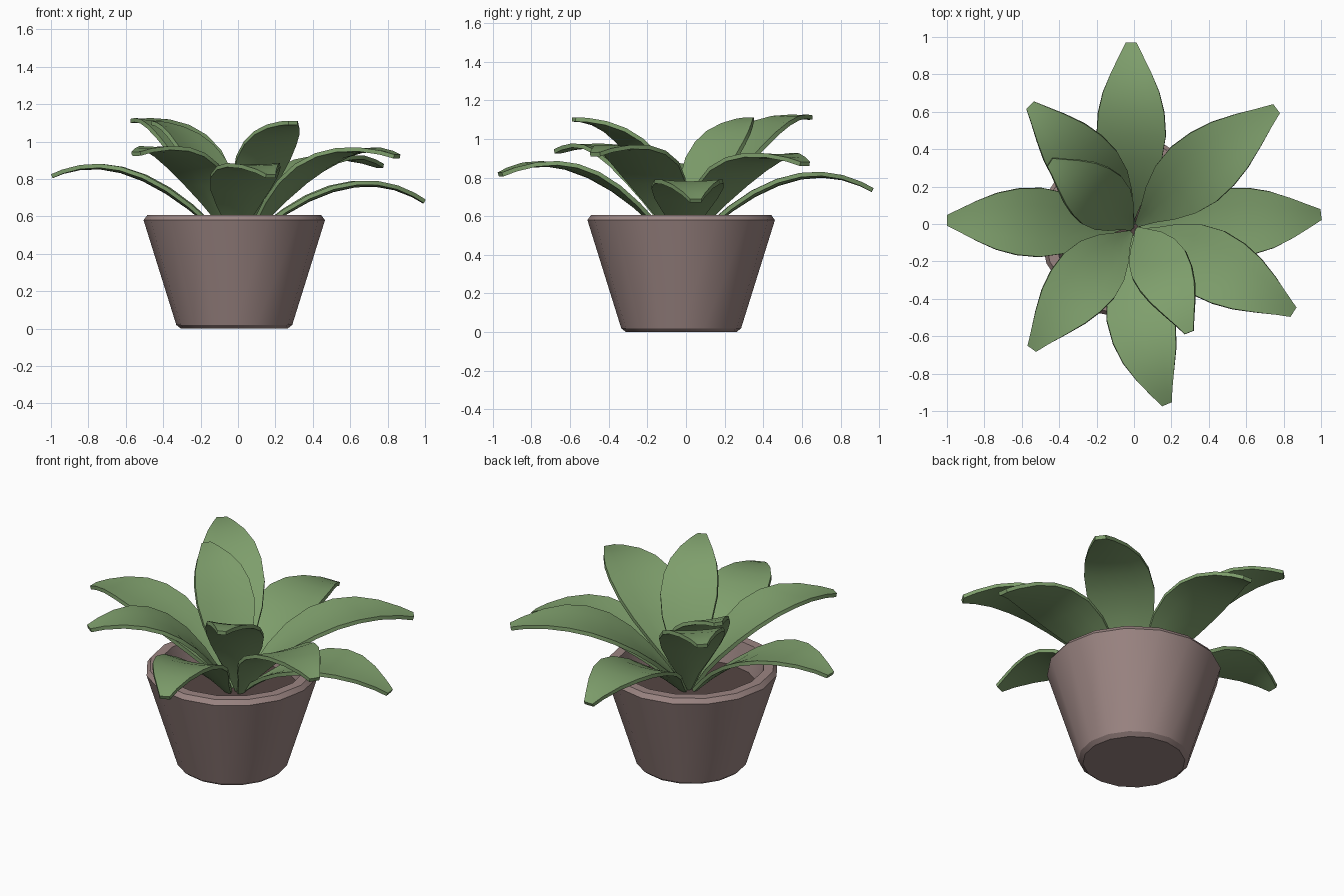
import bpy, bmesh, math
from mathutils import Vector

if "Cube" in bpy.data.objects:
    bpy.data.objects.remove(bpy.data.objects["Cube"])


def material(name, rgb):
    m = bpy.data.materials.new(name)
    m.diffuse_color = (*rgb, 1)
    m.use_nodes = True
    m.node_tree.nodes["Principled BSDF"].inputs["Base Color"].default_value = m.diffuse_color
    return m


GREEN = material("leaf green", (0.21, 0.345, 0.15))
CLAY = material("clay", (0.33, 0.235, 0.225))
EARTH = material("dark soil", (0.09, 0.06, 0.055))


def finish(name, bm, mat, angle, thickness=0):
    bmesh.ops.recalc_face_normals(bm, faces=bm.faces)
    me = bpy.data.meshes.new(name)
    bm.to_mesh(me)
    bm.free()
    ob = bpy.data.objects.new(name, me)
    bpy.context.collection.objects.link(ob)
    me.materials.append(mat)
    bpy.ops.object.select_all(action='DESELECT')
    ob.select_set(True)
    bpy.context.view_layer.objects.active = ob
    if thickness:
        mod = ob.modifiers.new("thickness", 'SOLIDIFY')
        mod.thickness = thickness
        mod.offset = 0
        bpy.ops.object.modifier_apply(modifier=mod.name)
    bpy.ops.object.shade_smooth_by_angle(angle=math.radians(angle))


def lathe(name, profile, mat, sides=16):
    """Revolve (radius, z) points about the pot axis and cap both ends."""
    bm = bmesh.new()
    rings = [[bm.verts.new((-0.02 + r * math.cos(math.tau * i / sides),
                            -0.025 + r * math.sin(math.tau * i / sides), z))
              for i in range(sides)] for r, z in profile]
    for a, b in zip(rings, rings[1:]):
        for i in range(sides):
            j = (i + 1) % sides
            bm.faces.new((a[i], a[j], b[j], b[i]))
    bm.faces.new(rings[0][::-1])
    bm.faces.new(rings[-1])
    finish(name, bm, mat, 30)


# Pot with chamfered rim and foot, and the soil inside it
lathe("pot", [(0.285, 0), (0.31, 0.02), (0.485, 0.58), (0.465, 0.607),
              (0.41, 0.607), (0.37, 0.44)], CLAY)
lathe("soil", [(0.372, 0.442), (0.376, 0.46)], EARTH)

# Leaf outline: (position along leaf, half width relative to the widest)
OUTLINE = [(0, 0.08), (0.1, 0.32), (0.2, 0.62), (0.32, 0.88), (0.45, 1.0),
           (0.58, 0.96), (0.7, 0.82), (0.82, 0.58), (0.93, 0.32), (1, 0.16)]
ACROSS = (-1, -0.5, 0, 0.5, 1)


def leaf(name, base, mid, tip, half):
    """Arching, slightly channelled blade through three points."""
    p0, p1, p2 = Vector(base), Vector(mid), Vector(tip)
    ctrl = 2 * p1 - (p0 + p2) / 2
    bm = bmesh.new()
    rows = []
    for t, w in OUTLINE:
        c = p0 * (1 - t) ** 2 + ctrl * 2 * t * (1 - t) + p2 * t * t
        tan = ((ctrl - p0) * (1 - t) + (p2 - ctrl) * t).normalized()
        side = Vector((-tan.y, tan.x, 0)).normalized()
        up = tan.cross(side)
        rows.append([bm.verts.new(c + side * half * w * s +
                                  up * (0.025 * w * (1 - 0.8 * t) * (s * s - 0.5)))
                     for s in ACROSS])
    for a, b in zip(rows, rows[1:]):
        for i in range(len(ACROSS) - 1):
            bm.faces.new((a[i], b[i], b[i + 1], a[i + 1]))
    finish(name, bm, GREEN, 40, thickness=0.022)


# Ten leaves: base, middle, tip, half width
LEAVES = [
    ("low_leaf_back", (-0.01, 0.03, 0.46), (-0.015, 0.52, 0.79), (-0.015, 0.965, 0.735), 0.185),
    ("low_leaf_right", (0.04, -0.01, 0.46), (0.55, 0.01, 0.76), (0.995, 0.05, 0.68), 0.185),
    ("low_leaf_front", (-0.01, -0.07, 0.46), (0.04, -0.53, 0.83), (0.175, -0.96, 0.815), 0.18),
    ("low_leaf_left", (-0.05, -0.01, 0.46), (-0.55, 0.01, 0.825), (-0.995, 0.02, 0.815), 0.185),
    ("mid_leaf_back_right", (0.02, 0, 0.455), (0.36, 0.3, 0.86), (0.76, 0.615, 0.87), 0.19),
    ("mid_leaf_front_right", (0.04, -0.04, 0.455), (0.44, -0.23, 0.89), (0.85, -0.47, 0.92), 0.19),
    ("mid_leaf_front_left", (-0.02, -0.05, 0.455), (-0.27, -0.31, 0.89), (-0.545, -0.665, 0.935), 0.18),
    ("tall_leaf_back_left", (-0.01, 0, 0.455), (-0.26, 0.31, 0.975), (-0.555, 0.635, 1.11), 0.18),
    ("top_leaf_left", (-0.015, -0.02, 0.465), (-0.2, 0.15, 0.925), (-0.45, 0.33, 1.1), 0.165),
    ("top_leaf_front", (0.02, -0.03, 0.465), (0.15, -0.25, 0.94), (0.295, -0.58, 1.1), 0.16),
]
for args in LEAVES:
    leaf(*args)
